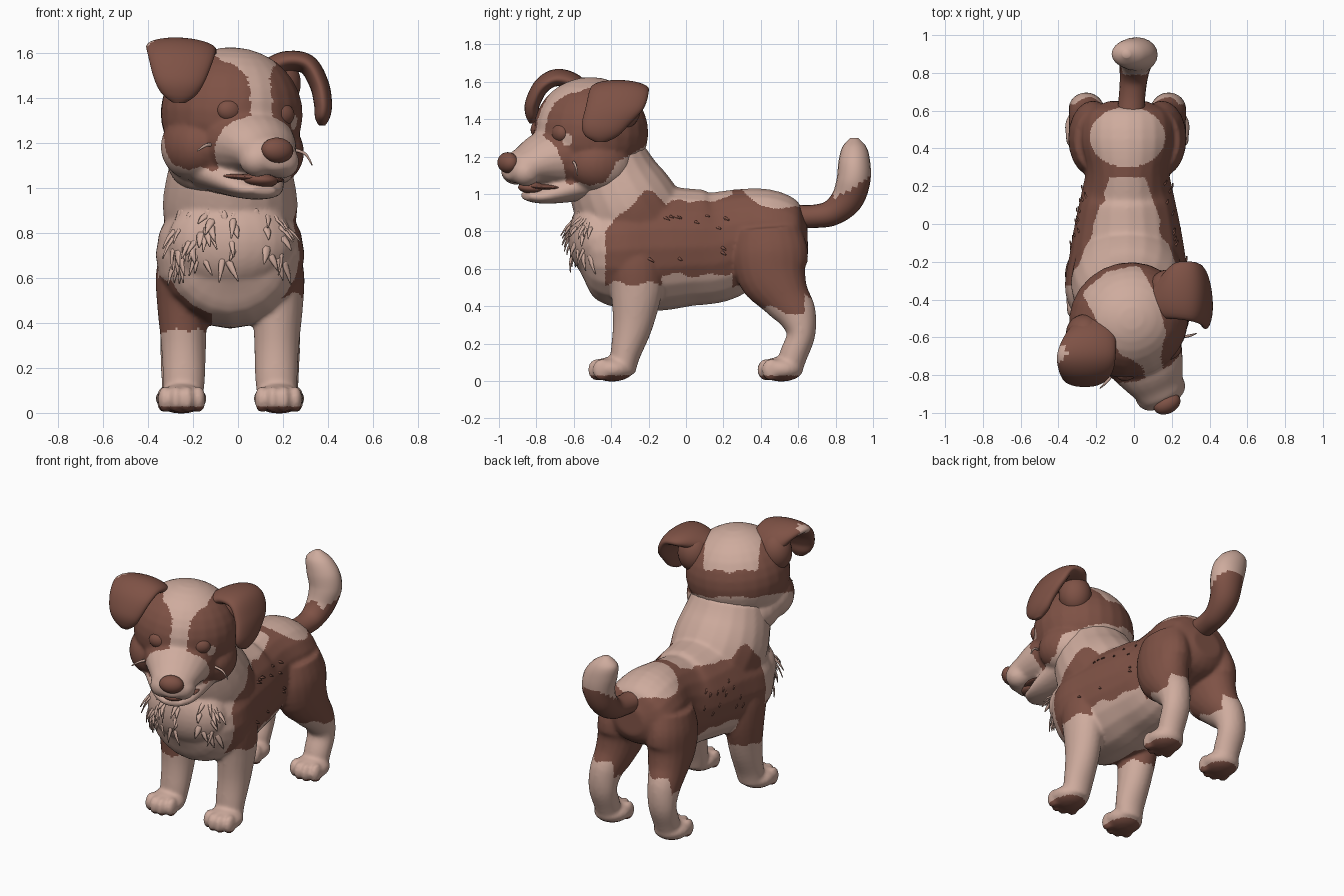
import bpy, bmesh, math, random
from mathutils import Vector, Matrix
from mathutils.bvhtree import BVHTree

random.seed(4)
if "Cube" in bpy.data.objects:
    bpy.data.objects.remove(bpy.data.objects["Cube"], do_unlink=True)


def material(name, colour):
    m = bpy.data.materials.new(name)
    m.use_nodes = True
    m.diffuse_color = colour
    bsdf = next(n for n in m.node_tree.nodes if n.type == 'BSDF_PRINCIPLED')
    bsdf.inputs["Base Color"].default_value = colour
    bsdf.inputs["Roughness"].default_value = 0.8
    return m


CREAM = material("cream_fur", (0.62, 0.41, 0.34, 1))
BROWN = material("brown_fur", (0.21, 0.084, 0.06, 1))
MID = -0.035  # the body's own centre line


def ellipsoid(bm, centre, radii):
    bmesh.ops.create_uvsphere(bm, u_segments=24, v_segments=16, radius=1,
                              matrix=Matrix.LocRotScale(Vector(centre), None, Vector(radii)))


def tube(bm, points, side=(1, 0, 0), n=20, steps=4):
    """Smooth loft through (x, y, z, radius along side, other radius)."""
    P = [Vector(p) for p in points]
    rows = []
    for i in range(len(P) - 1):
        a, b, c, d = P[max(i - 1, 0)], P[i], P[i + 1], P[min(i + 2, len(P) - 1)]
        for s in range(steps):
            t = s / steps
            rows.append(b + (c - a) * (t / 2) + (a * 2 - b * 5 + c * 4 - d) * (t * t / 2)
                        + (b * 3 - a - c * 3 + d) * (t ** 3 / 2))
    rows.append(P[-1])
    u = Vector(side).normalized()
    rings = []
    for i, r in enumerate(rows):
        c = Vector(r[:3])
        ahead = Vector(rows[min(i + 1, len(rows) - 1)][:3])
        behind = Vector(rows[max(i - 1, 0)][:3])
        v = (ahead - behind).cross(u).normalized()
        ru, rv = max(r[3], 0.003), max(r[4], 0.003)
        rings.append([bm.verts.new(c + u * (ru * math.cos(k * math.tau / n))
                                   + v * (rv * math.sin(k * math.tau / n))) for k in range(n)])
    for a, b in zip(rings, rings[1:]):
        for k in range(n):
            bm.faces.new((a[k], a[(k + 1) % n], b[(k + 1) % n], b[k]))
    bm.faces.new(rings[0])
    bm.faces.new(rings[-1])


def finish(bm, name, colour=CREAM, rule=None, blend=False, place=None):
    """Turn a bmesh into an object; blend fuses its parts into one skin."""
    bmesh.ops.recalc_face_normals(bm, faces=bm.faces[:])
    me = bpy.data.meshes.new(name)
    bm.to_mesh(me)
    bm.free()
    ob = bpy.data.objects.new(name, me)
    bpy.context.collection.objects.link(ob)
    if blend:
        mod = ob.modifiers.new("fuse", 'REMESH')
        mod.mode = 'VOXEL'
        mod.voxel_size = 0.011
        mod = ob.modifiers.new("soften", 'SMOOTH')
        mod.factor = 0.5
        mod.iterations = 8
        dg = bpy.context.evaluated_depsgraph_get()
        fused = bpy.data.meshes.new_from_object(ob.evaluated_get(dg))
        ob.modifiers.clear()
        ob.data = me = fused
        me.name = name
    me.materials.clear()
    for m in ([CREAM, BROWN] if rule else [colour]):
        me.materials.append(m)
    for p in me.polygons:
        p.use_smooth = True
        p.material_index = int(bool(rule(p.center))) if rule else 0
    if place:
        ob.matrix_world = place
    return ob


# Coat pattern of the body: side saddle, rump, brown paw pads
def body_brown(p):
    x, y = p.x - MID, p.y
    z = p.z + 0.01 * math.sin(38 * y) + 0.006 * math.sin(60 * x)
    if p.z < 0.03:
        return True
    if y > 0.25:
        rump_patch = z > 0.85 and (x / 0.2) ** 2 + ((y - 0.46) / 0.16) ** 2 < 1
        belly = y < 0.36 and z < 0.52 and abs(x) < 0.14
        hock = y > 0.635 and z < 0.45
        return z > 0.5 - 0.25 * y and not (rump_patch or belly or hock)
    front = -0.43 + max(0, z - 0.8)
    if x < 0:
        front = -0.47 if z < 0.6 else max(front, -0.32)
    low = 0.57 if y > -0.13 else (0.36 if x < 0 else 0.52)
    back_stripe = z > 0.955 and abs(x) < 0.17 - 0.35 * (y - 0.03)
    return y > front and z > low and abs(x) > 0.08 and not back_stripe


# Torso, neck and legs fused together
bm = bmesh.new()
tube(bm, [(MID, y, z, rx, rz) for y, z, rx, rz in (
    (-0.59, 0.68, 0.08, 0.08), (-0.52, 0.69, 0.25, 0.24), (-0.36, 0.70, 0.33, 0.315),
    (-0.15, 0.71, 0.305, 0.335), (0.02, 0.715, 0.275, 0.315), (0.16, 0.72, 0.245, 0.30),
    (0.3, 0.765, 0.22, 0.265), (0.45, 0.785, 0.25, 0.24), (0.59, 0.77, 0.22, 0.18),
    (0.65, 0.77, 0.1, 0.09))])
tube(bm, [(MID, y, z, rx, ry) for y, z, rx, ry in (
    (-0.22, 0.78, 0.28, 0.28), (-0.31, 0.92, 0.30, 0.28),
    (-0.38, 1.06, 0.28, 0.255), (-0.42, 1.2, 0.24, 0.21))])
ellipsoid(bm, (MID, -0.48, 0.76), (0.28, 0.15, 0.21))
for s in (-1, 1):
    tube(bm, [(MID + s * x, y, z, rx, ry) for x, y, z, rx, ry in (
        (0.215, -0.27, 0.74, 0.09, 0.14), (0.215, -0.27, 0.62, 0.115, 0.15),
        (0.213, -0.265, 0.48, 0.112, 0.138), (0.207, -0.285, 0.3, 0.1, 0.108),
        (0.205, -0.325, 0.14, 0.093, 0.08), (0.21, -0.34, 0.05, 0.085, 0.07))])
    tube(bm, [(MID + s * x, y, z, rx, ry) for x, y, z, rx, ry in (
        (0.16, 0.44, 0.82, 0.12, 0.17), (0.18, 0.45, 0.70, 0.13, 0.2),
        (0.182, 0.465, 0.57, 0.13, 0.19), (0.195, 0.53, 0.45, 0.115, 0.135),
        (0.213, 0.59, 0.36, 0.098, 0.108), (0.22, 0.615, 0.25, 0.09, 0.077),
        (0.22, 0.575, 0.14, 0.085, 0.075), (0.22, 0.55, 0.06, 0.08, 0.07))])
    for x, y in ((0.215, -0.395), (0.22, 0.51)):
        ellipsoid(bm, (MID + s * x, y, 0.063), (0.112, 0.118, 0.066))
        for k, back in ((-1.5, 0.025), (-0.5, 0), (0.5, 0), (1.5, 0.025)):
            ellipsoid(bm, (MID + s * x + k * 0.05, y - 0.08 + back, 0.06), (0.031, 0.05, 0.06))
body = finish(bm, "body", rule=body_brown, blend=True)

# Tail with a pale tip
bm = bmesh.new()
tube(bm, [(-0.02, 0.55, 0.88, 0.075, 0.065), (-0.01, 0.68, 0.88, 0.07, 0.062),
          (0.0, 0.78, 0.9, 0.075, 0.07), (0.01, 0.86, 0.97, 0.09, 0.085),
          (0.02, 0.895, 1.07, 0.105, 0.09), (0.0, 0.9, 1.17, 0.11, 0.085),
          (-0.03, 0.9, 1.25, 0.085, 0.065), (-0.04, 0.9, 1.3, 0.02, 0.02)], steps=7)
finish(bm, "tail", rule=lambda p: p.y < 0.79 or p.z < 1.02 + 0.6 * (p.y - 0.87))

# Head frame: turned to its left and tilted slightly
HEAD = (Matrix.Translation((-0.03, -0.51, 1.3)) @ Matrix.Rotation(math.radians(26), 4, 'Z')
        @ Matrix.Rotation(math.radians(4), 4, 'Y'))


# Face mask: brown eye patches, pale blaze and muzzle, brown nape band
def head_brown(p):
    x, y = abs(p.x), p.y
    z = p.z + 0.008 * math.sin(45 * x + 30 * y)
    width = 0.055 + 1.2 * max(0, z - 0.2) if y < 0 else 0.17
    blaze = x < width and (y < 0 or z > 0.15)
    muzzle = y < -0.305 - 0.42 * z and z < 0.12
    jaw = -0.23 + min(0.13, max(0, 2.3 * (y + 0.06))) + 0.3 * max(0, y)
    eye_fleck = (p - Vector((0.2, -0.24, 0.005))).length < 0.032
    return not (blaze or muzzle or eye_fleck) and z > jaw


bm = bmesh.new()
ellipsoid(bm, (0, 0, 0.03), (0.32, 0.305, 0.295))
ellipsoid(bm, (0, 0.06, -0.18), (0.26, 0.22, 0.18))
for s in (-1, 1):
    ellipsoid(bm, (s * 0.19, -0.03, -0.13), (0.14, 0.18, 0.15))
    ellipsoid(bm, (s * 0.06, -0.41, -0.18), (0.08, 0.08, 0.075))
tube(bm, [(0, -0.12, -0.09, 0.25, 0.2), (0, -0.28, -0.115, 0.19, 0.145),
          (0, -0.38, -0.145, 0.145, 0.1), (0, -0.45, -0.165, 0.115, 0.08),
          (0, -0.49, -0.165, 0.07, 0.05)])
tube(bm, [(0, -0.06, -0.22, 0.25, 0.12), (0, -0.24, -0.285, 0.165, 0.07),
          (0, -0.32, -0.31, 0.115, 0.04), (0, -0.38, -0.31, 0.06, 0.022)])
finish(bm, "head", rule=head_brown, blend=True, place=HEAD)

# Closed eyelids, nose and mouth
for name, s in (("right_eyelid", -1), ("left_eyelid", 1)):
    bm = bmesh.new()
    ellipsoid(bm, (s * 0.127, -0.242, 0.035), (0.062, 0.045, 0.052))
    finish(bm, name, BROWN, place=HEAD)
for name, centre, radii in (("nose", (0, -0.487, -0.133), (0.075, 0.052, 0.056)),
                            ("mouth", (0, -0.25, -0.258), (0.145, 0.14, 0.018)),
                            ("tongue", (0, -0.33, -0.266), (0.078, 0.085, 0.034))):
    bm = bmesh.new()
    ellipsoid(bm, centre, radii)
    finish(bm, name, BROWN, place=HEAD)

# Stray whisker strands on the cheeks
bm = bmesh.new()
tube(bm, [(0.25, -0.6, 1.17, 0.008, 0.008), (0.3, -0.59, 1.15, 0.007, 0.007),
          (0.33, -0.58, 1.1, 0.003, 0.003)], side=(0, 1, 0), n=6)
tube(bm, [(-0.1, -0.77, 1.19, 0.01, 0.01), (-0.14, -0.83, 1.19, 0.008, 0.008),
          (-0.18, -0.87, 1.165, 0.003, 0.003)], side=(0.8, -0.6, 0), n=6)
finish(bm, "whiskers", CREAM)

# Folded ears with rounded roots
bm = bmesh.new()
tube(bm, [(0.157, 0.024, 0.22, 0.09, 0.05), (0.26, 0.034, 0.278, 0.145, 0.047),
          (0.35, -0.01, 0.275, 0.158, 0.045), (0.395, -0.055, 0.19, 0.155, 0.043),
          (0.395, -0.108, 0.1, 0.125, 0.04), (0.387, -0.126, 0.04, 0.09, 0.033),
          (0.385, -0.13, 0.005, 0.03, 0.015)], side=(0.44, 0.9, 0), n=28, steps=7)
ellipsoid(bm, (0.25, 0.06, 0.18), (0.1, 0.1, 0.12))
finish(bm, "left_ear", BROWN, place=HEAD)
bm = bmesh.new()
tube(bm, [(-0.175, 0.075, 0.18, 0.09, 0.05), (-0.238, 0.016, 0.275, 0.135, 0.047),
          (-0.3, -0.065, 0.302, 0.155, 0.045), (-0.335, -0.137, 0.255, 0.145, 0.043),
          (-0.355, -0.178, 0.16, 0.115, 0.04), (-0.355, -0.18, 0.095, 0.08, 0.033),
          (-0.352, -0.178, 0.055, 0.03, 0.015)], side=(0.9, -0.44, 0), n=28, steps=7)
ellipsoid(bm, (-0.25, 0.04, 0.18), (0.1, 0.1, 0.12))
finish(bm, "right_ear", place=HEAD,
       rule=lambda p: (p - Vector((-0.42, 0.0, 0.3))).length > 0.045)

# Fur tufts laid over the skin
skin = bmesh.new()
skin.from_mesh(body.data)
tree = BVHTree.FromBMesh(skin)
skin.free()


def tuft(bm, start, target, flow, length, width):
    hit, normal, _, _ = tree.ray_cast(start, (target - start).normalized())
    if hit is None:
        return
    along = Vector(flow)
    d = (along - normal * along.dot(normal)).normalized() + normal * 0.2
    a, b, c = hit - normal * 0.015, hit + d * length * 0.5, hit + d * length
    tube(bm, [(*a, width, width * 0.5), (*b, width * 0.7, width * 0.35), (*c, 0.003, 0.003)],
         side=d.cross(normal), n=6, steps=2)


bm = bmesh.new()
for _ in range(55):
    a, z = random.uniform(-0.9, 0.9), random.uniform(0.66, 0.94)
    axis = Vector((MID, -0.3, z))
    tuft(bm, axis + Vector((0.8 * math.sin(a), -0.8 * math.cos(a), 0)), axis,
         (random.uniform(-0.6, 0.6), 0, -1), random.uniform(0.06, 0.12), random.uniform(0.013, 0.024))
finish(bm, "chest_fur", CREAM)
bm = bmesh.new()
for i in range(26):
    s = 1 if i % 2 else -1
    axis = Vector((MID, random.uniform(-0.22, 0.2), random.uniform(0.66, 0.9)))
    tuft(bm, axis + Vector((s, 0, 0)), axis, (0, 0.8, -0.6), random.uniform(0.03, 0.05), 0.011)
finish(bm, "flank_fur", BROWN)
